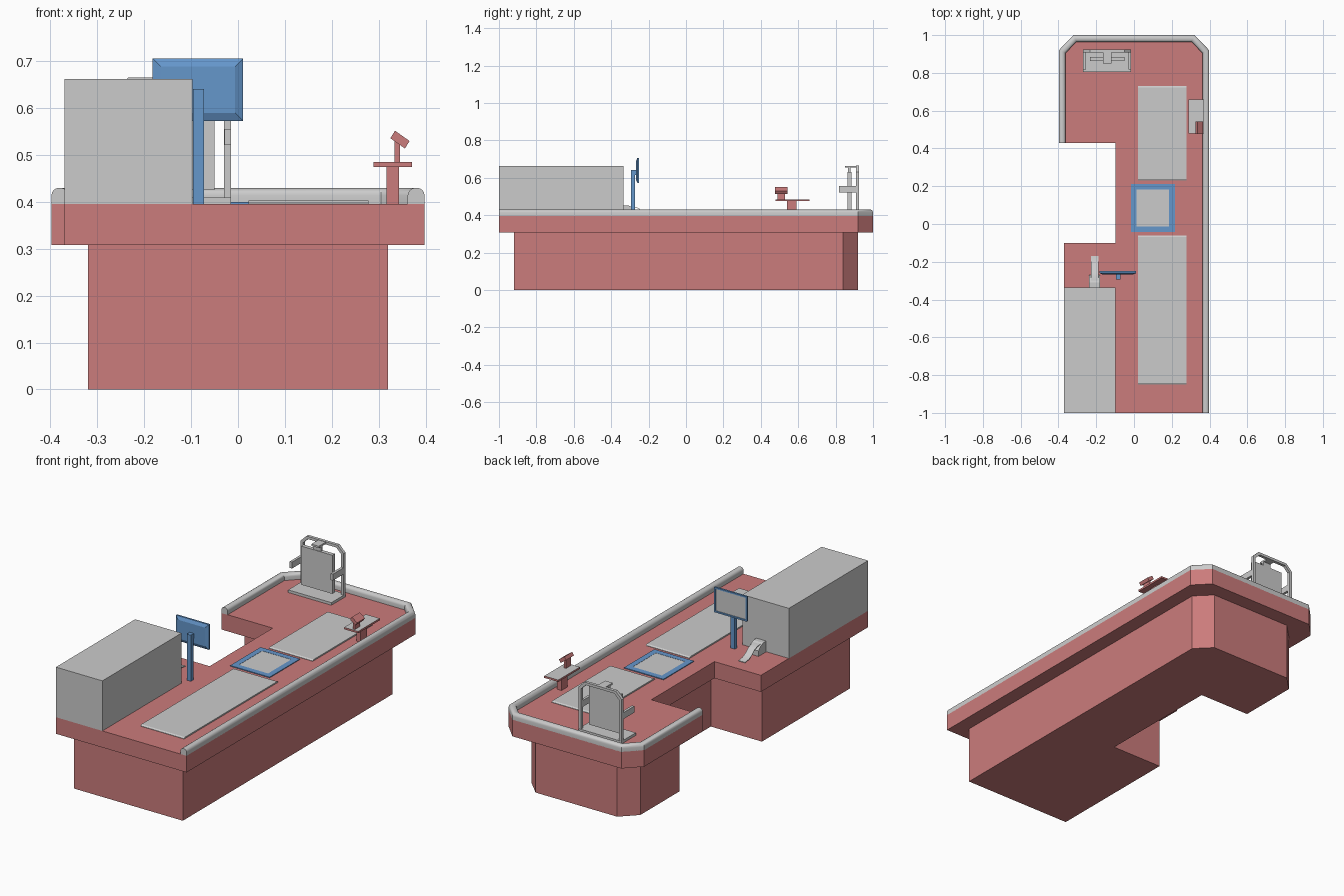
import bpy, bmesh, math
from mathutils import Vector

if "Cube" in bpy.data.objects:
    bpy.data.objects.remove(bpy.data.objects["Cube"])


def material(name, colour):
    m = bpy.data.materials.new(name)
    m.diffuse_color = (*colour, 1)
    m.use_nodes = True
    m.node_tree.nodes["Principled BSDF"].inputs["Base Color"].default_value = m.diffuse_color
    return m


RED = material("red_laminate", (0.6, 0.2, 0.2))
BLUE = material("blue_plastic", (0.13, 0.31, 0.6))
GREY = material("grey_plastic", (0.8, 0.8, 0.8))


def finish(name, bm, mat=None, smooth=False):
    bmesh.ops.recalc_face_normals(bm, faces=bm.faces)
    me = bpy.data.meshes.new(name)
    bm.to_mesh(me)
    bm.free()
    ob = bpy.data.objects.new(name, me)
    bpy.context.collection.objects.link(ob)
    if mat:
        me.materials.append(mat)
    if smooth:
        bpy.ops.object.select_all(action='DESELECT')
        ob.select_set(True)
        bpy.context.view_layer.objects.active = ob
        bpy.ops.object.shade_smooth_by_angle(angle=math.radians(35))
    return ob


def prism(name, pts, lo, hi, axis='z', mat=None, smooth=False):
    """Extrude a 2D outline from lo to hi along an axis."""
    put = {'z': lambda a, b, c: (a, b, c),
           'y': lambda a, b, c: (a, c, b),
           'x': lambda a, b, c: (c, a, b)}[axis]
    bm = bmesh.new()
    f = bm.faces.new([bm.verts.new(put(a, b, lo)) for a, b in pts])
    ext = bmesh.ops.extrude_face_region(bm, geom=[f])
    move = Vector(put(0, 0, hi - lo))
    bmesh.ops.translate(bm, vec=move, verts=[v for v in ext['geom'] if isinstance(v, bmesh.types.BMVert)])
    return finish(name, bm, mat, smooth)


def box(name, x, y, z, mat=None):
    return prism(name, [(x[0], y[0]), (x[1], y[0]), (x[1], y[1]), (x[0], y[1])], z[0], z[1], 'z', mat)


def offset_path(path, d):
    """Offset an open path to its left with mitred corners."""
    P = [Vector(p) for p in path]
    N = [Vector((-(b - a).y, (b - a).x)).normalized() for a, b in zip(P, P[1:])]
    out = []
    for i, p in enumerate(P):
        n0, n1 = N[max(i - 1, 0)], N[min(i, len(N) - 1)]
        m = (n0 + n1).normalized()
        out.append(p + m * (d / m.dot(n0)))
    return out


# Plinth and overhanging worktop, both notched for the cashier
prism("base_cabinet", [(-0.32, -0.92), (0.32, -0.92), (0.32, 0.84), (0.24, 0.92), (-0.24, 0.92),
                       (-0.32, 0.84), (-0.32, 0.51), (-0.02, 0.51), (-0.02, -0.18), (-0.32, -0.18)],
      0, 0.308, 'z', RED)
rim = [(0.398, -1), (0.398, 0.92), (0.32, 1), (-0.32, 1), (-0.398, 0.92), (-0.398, 0.43)]
prism("worktop", [(-0.37, -1)] + rim + [(-0.097, 0.43), (-0.097, -0.10), (-0.37, -0.10)],
      0.308, 0.396, 'z', RED)

# Rounded bumper rail following the rim
W, R, TOP = 0.036, 0.016, 0.43
section = [(0, 0.395)]
section += [(R - R * math.cos(t * math.pi / 8), TOP - R + R * math.sin(t * math.pi / 8)) for t in range(5)]
section += [(W - u, z) for u, z in reversed(section)]
bm = bmesh.new()
rows = [[bm.verts.new((p.x, p.y, z)) for p in offset_path(rim, u)] for u, z in section]
n = len(rows)
for k in range(n):
    a, b = rows[k], rows[(k + 1) % n]
    for i in range(len(rim) - 1):
        bm.faces.new((a[i], a[i + 1], b[i + 1], b[i]))
bm.faces.new([r[0] for r in rows])
bm.faces.new([r[-1] for r in rows])
finish("bumper_rail", bm, None, True)

# Cabinet beside the belt
box("side_cabinet", (-0.37, -0.097), (-1, -0.335), (0.395, 0.662))

# Two belts with eased ends
for name, y0, y1 in (("front_belt", -0.85, -0.06), ("rear_belt", 0.23, 0.73)):
    prism(name, [(y0, 0.39), (y1, 0.39), (y1, 0.398), (y1 - 0.008, 0.403), (y0 + 0.008, 0.403), (y0, 0.398)],
          0.022, 0.278, 'x')

# Scanner: four-sided frame around a glass plate
x0, x1, y0, y1, t = -0.016, 0.216, -0.043, 0.212, 0.03
zs = (0.39, 0.4)
for name, xs, ys in (("scanner_frame_left", (x0, x0 + t), (y0, y1)),
                     ("scanner_frame_right", (x1 - t, x1), (y0, y1)),
                     ("scanner_frame_front", (x0 + t, x1 - t), (y0, y0 + t)),
                     ("scanner_frame_back", (x0 + t, x1 - t), (y1 - t, y1))):
    box(name, xs, ys, zs, BLUE)
box("scanner_glass", (x0 + t, x1 - t), (y0 + t, y1 - t), (0.39, 0.399))

# Monitor on a post, tapered back, screen facing the cashier
box("monitor_post", (-0.096, -0.072), (-0.293, -0.272), (0.395, 0.641), BLUE)
box("monitor_arm", (-0.096, -0.072), (-0.275, -0.262), (0.615, 0.641), BLUE)
bm = bmesh.new()
loops = []
for y, d in ((-0.268, 0.017), (-0.26, 0), (-0.25, 0), (-0.25, 0.008), (-0.253, 0.009)):
    loops.append([bm.verts.new(c) for c in ((-0.182 + d, y, 0.573 + d), (0.011 - d, y, 0.573 + d),
                                            (0.011 - d, y, 0.706 - d), (-0.182 + d, y, 0.706 - d))])
for a, b in zip(loops, loops[1:]):
    for i in range(4):
        j = (i + 1) % 4
        bm.faces.new((a[i], a[j], b[j], b[i]))
bm.faces.new(loops[0])
bm.faces.new(loops[-1]).material_index = 1
finish("monitor", bm, BLUE).data.materials.append(GREY)

# Receipt printer with a curling paper strip
prism("receipt_printer", [(-0.335, 0.395), (-0.27, 0.395), (-0.27, 0.425), (-0.285, 0.442), (-0.31, 0.453),
                          (-0.335, 0.453)], -0.237, -0.18, 'x')
paper = [(-0.30, 0.448), (-0.275, 0.446), (-0.25, 0.436), (-0.23, 0.418), (-0.205, 0.405), (-0.17, 0.4)]
prism("receipt_paper", paper + [(a, b - 0.003) for a, b in reversed(paper)], -0.228, -0.189, 'x', None, True)

# Payment shelf with a tilted card terminal
box("shelf_post", (0.317, 0.343), (0.54, 0.592), (0.395, 0.476), RED)
shelf = box("payment_shelf", (0.289, 0.371), (0.478, 0.66), (0.475, 0.485), RED)
shelf.data.materials.append(GREY)
for f in shelf.data.polygons:
    if f.normal.z > 0.9:
        f.material_index = 1
box("terminal_stem", (0.334, 0.346), (0.488, 0.53), (0.485, 0.53), RED)
prism("card_terminal", [(0.335, 0.552), (0.366, 0.53), (0.356, 0.514), (0.325, 0.536)], 0.477, 0.543, 'y', RED)

# Bag stand: foot plate, chamfered arch, arms, bag stack and hook
CX = -0.142
box("bag_stand_foot", (CX - 0.127, CX + 0.127), (0.805, 0.925), (0.395, 0.41))


def arch(w, top, c):
    return [(CX - w, 0.405), (CX - w, top - c), (CX - w + c, top), (CX + w - c, top), (CX + w, top - c),
            (CX + w, 0.405)]


prism("bag_stand_arch", arch(0.127, 0.666, 0.035) + arch(0.112, 0.652, 0.028)[::-1], 0.908, 0.924, 'y')
for side, s in (("left", -1), ("right", 1)):
    xs = sorted((CX + s * 0.113, CX + s * 0.127))
    box(f"bag_stand_{side}_arm", xs, (0.818, 0.912), (0.522, 0.556))
box("bag_stack", (CX - 0.092, CX + 0.092), (0.863, 0.884), (0.425, 0.63))
box("bag_hook_bar", (CX - 0.022, CX + 0.022), (0.85, 0.92), (0.654, 0.664))
box("bag_hook_drop", (CX - 0.022, CX + 0.022), (0.866, 0.88), (0.625, 0.657))
